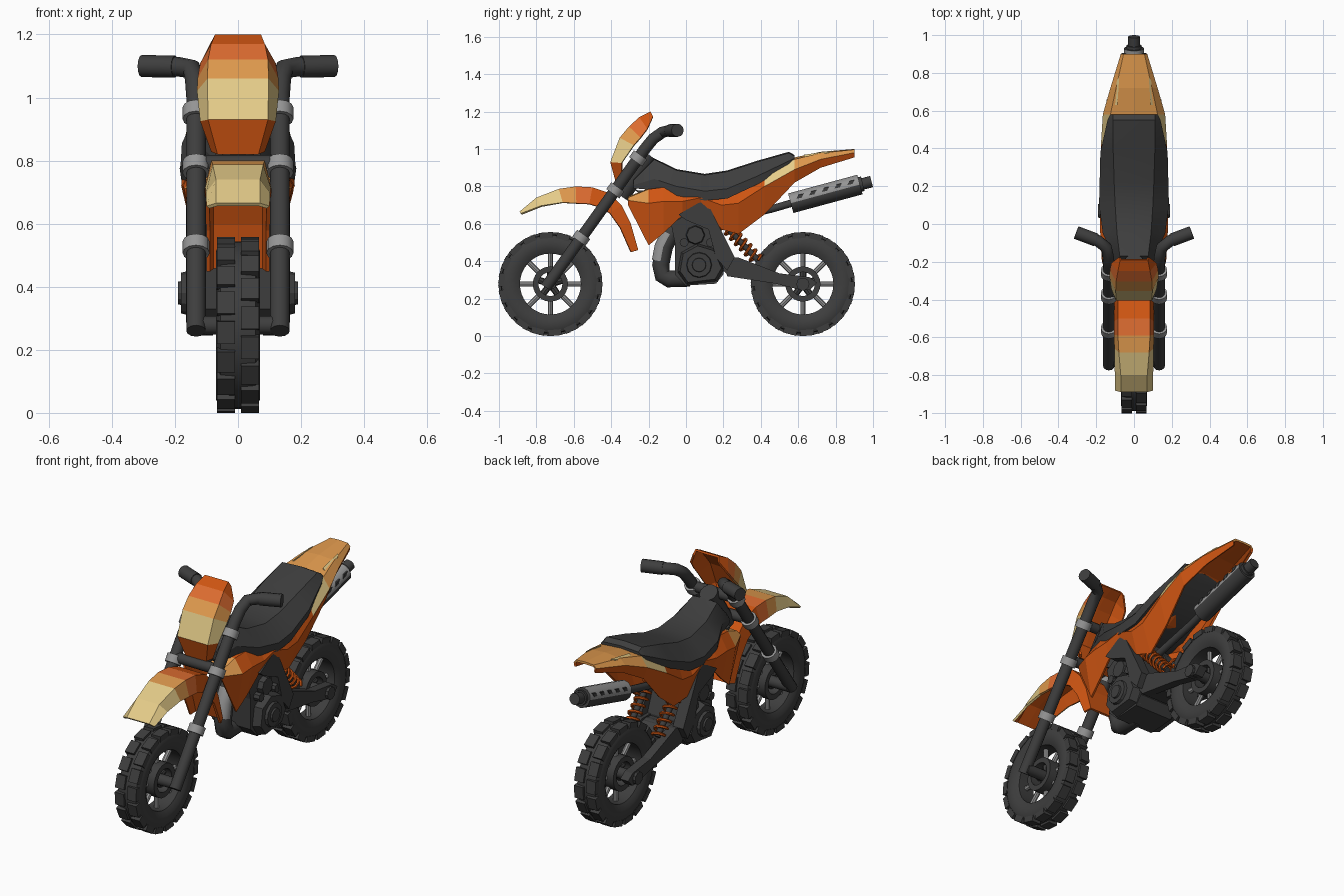
import bpy, bmesh, math
from mathutils import Vector, Matrix

if "Cube" in bpy.data.objects:
    bpy.data.objects.remove(bpy.data.objects["Cube"])

def material(name, rgb):
    m = bpy.data.materials.new(name)
    m.diffuse_color = (*rgb, 1)
    m.use_nodes = True
    m.node_tree.nodes["Principled BSDF"].inputs["Base Color"].default_value = m.diffuse_color
    return m

DARK = material("dark grey", (0.048, 0.048, 0.048))
GREY = material("light grey", (0.30, 0.30, 0.30))
CREAM = material("cream", (0.78, 0.60, 0.25))
LIGHT = material("light orange", (0.74, 0.32, 0.075))
MID = material("mid orange", (0.72, 0.15, 0.03))
ORANGE = material("orange", (0.62, 0.09, 0.006))
PAINT = [CREAM, LIGHT, MID, ORANGE]

def finish(name, bm, mats, smooth=0, recalc=True):
    if recalc:
        bmesh.ops.recalc_face_normals(bm, faces=bm.faces)
    me = bpy.data.meshes.new(name)
    bm.to_mesh(me)
    bm.free()
    for m in mats:
        me.materials.append(m)
    if smooth:
        me.shade_smooth()
        me.set_sharp_from_angle(angle=math.radians(smooth))
    ob = bpy.data.objects.new(name, me)
    bpy.context.collection.objects.link(ob)
    return ob

def loft(name, rings, mats, closed=True, cyclic=False, rule=None, smooth=0):
    """Skin a row of point rings; rule(segment, strip) gives a material index."""
    bm = bmesh.new()
    vs = [[bm.verts.new(p) for p in r] for r in rings]
    n = len(vs[0])
    for i in range(len(vs) if cyclic else len(vs) - 1):
        a, b = vs[i], vs[(i + 1) % len(vs)]
        for j in range(n if closed else n - 1):
            k = (j + 1) % n
            f = bm.faces.new((a[j], a[k], b[k], b[j]))
            if rule:
                f.material_index = rule(i, j)
    if closed and not cyclic:
        bm.faces.new(vs[0])
        bm.faces.new(vs[-1])
    return finish(name, bm, mats, smooth, recalc=closed)

def sheet(name, halves, rule, thick=0.012):
    """Open shell from half sections (centre first), orange inside."""
    rings = [[(-x, y, z) for x, y, z in reversed(h[1:])] + h for h in halves]
    ob = loft(name, rings, PAINT, closed=False, rule=rule)
    mod = ob.modifiers.new("thickness", 'SOLIDIFY')
    mod.thickness, mod.offset, mod.material_offset = thick, -1, 9
    return ob

def guard(name, path, colours):
    """Curved guard along path rows: y, z, flat half width, outer half width, edge drop."""
    halves = []
    for i, (y, z, wf, w, d) in enumerate(path):
        a, b = path[max(i - 1, 0)], path[min(i + 1, len(path) - 1)]
        t = Vector((b[0] - a[0], b[1] - a[1])).normalized()
        halves.append([(0, y, z), (wf, y, z), (w, y + t.y * d, z - t.x * d)])
    return sheet(name, halves, lambda i, j: colours[i])

def tube(name, pts, r, mat, res=4):
    cu = bpy.data.curves.new(name, 'CURVE')
    cu.dimensions, cu.fill_mode = '3D', 'FULL'
    cu.bevel_depth, cu.bevel_resolution, cu.use_fill_caps = r, res, True
    sp = cu.splines.new('POLY')
    sp.points.add(len(pts) - 1)
    for p, q in zip(sp.points, pts):
        p.co = (*q, 1)
    tmp = bpy.data.objects.new(name, cu)
    bpy.context.collection.objects.link(tmp)
    dg = bpy.context.evaluated_depsgraph_get()
    bm = bmesh.new()
    bm.from_mesh(bpy.data.meshes.new_from_object(tmp.evaluated_get(dg)))
    bpy.data.objects.remove(tmp)
    for f in bm.faces:
        f.material_index = 0
    return finish(name, bm, [mat], 40, recalc=False)

def prism(name, poly, x0, x1, mat, taper=1.0):
    """Side-view outline pulled along x; taper shrinks the outer end."""
    cy = sum(p[0] for p in poly) / len(poly)
    cz = sum(p[1] for p in poly) / len(poly)
    outer = [(x1, cy + (y - cy) * taper, cz + (z - cz) * taper) for y, z in poly]
    return loft(name, [[(x0, y, z) for y, z in poly], outer], [mat])

def lathe(name, prof, y, z, mat, n=36):
    rings = [[(x, y + r * math.cos(a), z + r * math.sin(a)) for x, r in prof]
             for a in (2 * math.pi * i / n for i in range(n))]
    return loft(name, rings, [mat], cyclic=True, smooth=35)

def circle(y, z, r, n):
    return [(y + r * math.cos(2 * math.pi * i / n), z + r * math.sin(2 * math.pi * i / n)) for i in range(n)]

# wheels: tyre, two staggered rows of tread blocks, spokes, hub
def wheel(tag, cy, cz=0.278):
    half = [(0.05, 0.163), (0.066, 0.19), (0.07, 0.235), (0.055, 0.262), (0.02, 0.266)]
    lathe(tag + "_tyre", half + [(-x, r) for x, r in reversed(half)], cy, cz, DARK)
    bm = bmesh.new()
    for s in (-1, 1):
        for i in range(18):
            a = 2 * math.pi * (i + 0.25 * s) / 18
            m = (Matrix.Translation((0, cy, cz)) @ Matrix.Rotation(a, 4, 'X')
                 @ Matrix.Translation((s * 0.038, 0, 0.261)) @ Matrix.Diagonal((0.056, 0.072, 0.032, 1)))
            bmesh.ops.create_cube(bm, size=1, matrix=m)
    finish(tag + "_tread_blocks", bm, [DARK])
    for i in range(8):
        a = 2 * math.pi * i / 8
        c, s = math.cos(a), math.sin(a)
        tube(tag + "_spoke", [(0, cy + c * r, cz + s * r) for r in (0.085, 0.17)], 0.014, GREY, 2)
    lathe(tag + "_hub_ring", [(0.05, 0.064), (0.05, 0.094), (-0.05, 0.094), (-0.05, 0.064)], cy, cz, DARK, 24)
    for i in range(5):
        a = 2 * math.pi * i / 5 + 0.3
        c, s = math.cos(a), math.sin(a)
        tube(tag + "_hub_arm", [(0, cy + c * r, cz + s * r) for r in (0.02, 0.07)], 0.018, DARK, 2)
    tube(tag + "_axle", [(-0.14, cy, cz), (0.14, cy, cz)], 0.03, DARK)

wheel("front", -0.725)
wheel("rear", 0.625)

# forks running up into the handlebar, with grey collars
for s in (1, -1):
    X = 0.133 * s
    tube("fork", [(X, -0.75, 0.26), (X, -0.22, 1.0), (X * 1.03, -0.175, 1.055), (X * 1.1, -0.125, 1.09),
                  (0.19 * s, -0.09, 1.098), (0.305 * s, -0.045, 1.098)], 0.031, DARK)
    tube("handle_grip", [(0.2 * s, -0.085, 1.098), (0.306 * s, -0.045, 1.1)], 0.035, DARK)
    for y, z in ((-0.56, 0.525), (-0.378, 0.779), (-0.256, 0.95)):
        tube("fork_collar", [(X, y - 0.013, z - 0.018), (X, y + 0.013, z + 0.018)], 0.043, GREY)
for y, z in ((-0.37, 0.79), (-0.25, 0.955)):
    tube("fork_clamp", [(-0.13, y, z), (0.13, y, z)], 0.028, DARK)
tube("steering_head", [(0, -0.35, 0.75), (0, -0.2, 0.97)], 0.05, DARK)

# front mudguard and number plate mask with colour bands (0 cream .. 3 orange)
guard("front_mudguard", [
    (-0.89, 0.665, 0.07, 0.10, 0.012), (-0.80, 0.74, 0.07, 0.102, 0.05), (-0.68, 0.787, 0.08, 0.104, 0.075),
    (-0.59, 0.80, 0.085, 0.106, 0.09), (-0.50, 0.795, 0.085, 0.106, 0.09), (-0.41, 0.765, 0.085, 0.105, 0.09),
    (-0.345, 0.70, 0.085, 0.103, 0.075), (-0.295, 0.60, 0.085, 0.1, 0.06), (-0.255, 0.46, 0.085, 0.1, 0.04)],
    [0, 0, 1, 2, 3, 3, 3, 3])
guard("front_mask", [
    (-0.375, 0.82, 0.065, 0.085, 0.03), (-0.405, 0.93, 0.095, 0.12, 0.06), (-0.355, 1.06, 0.097, 0.13, 0.085),
    (-0.305, 1.12, 0.095, 0.128, 0.085), (-0.25, 1.17, 0.085, 0.12, 0.075), (-0.19, 1.2, 0.073, 0.082, 0.03)],
    [3, 0, 1, 2, 3])

# bodywork shell: y, centre top z, then (x, z) of shoulder, crease and lower edge
body = [
    (-0.31, 0.745, 0.10, 0.74, 0.125, 0.725, 0.12, 0.70),
    (-0.20, 0.79, 0.12, 0.785, 0.17, 0.71, 0.13, 0.485),
    (-0.12, 0.80, 0.13, 0.795, 0.175, 0.72, 0.14, 0.55),
    (-0.02, 0.78, 0.14, 0.775, 0.18, 0.72, 0.15, 0.645),
    (0.08, 0.75, 0.15, 0.76, 0.178, 0.74, 0.16, 0.705),
    (0.19, 0.75, 0.15, 0.76, 0.175, 0.70, 0.14, 0.57),
    (0.28, 0.77, 0.15, 0.785, 0.175, 0.71, 0.12, 0.545),
    (0.42, 0.85, 0.15, 0.865, 0.175, 0.80, 0.13, 0.65),
    (0.58, 0.955, 0.125, 0.945, 0.165, 0.89, 0.14, 0.82),
    (0.72, 0.985, 0.095, 0.978, 0.125, 0.945, 0.105, 0.90),
    (0.90, 1.0, 0.055, 0.997, 0.07, 0.98, 0.065, 0.955)]

def body_colour(i, j):
    band = abs(j - 2.5)          # 0.5 top, 1.5 shoulder, 2.5 side
    if i >= 8 and band < 2:
        return 1
    if band == 1.5 and i == 7:
        return 0
    if i == 0 and band < 2:
        return 1
    return 3

sheet("bodywork", [[(0, b[0], b[1])] + [(b[k], b[0], b[k + 1]) for k in (2, 4, 6)] for b in body], body_colour)
# pale flashes along the tail edges
for s in (1, -1):
    fl = [(0.088, 0.63, 0.966), (0.118, 0.63, 0.939), (0.09, 0.76, 0.98), (0.078, 0.78, 0.988)]
    loft("tail_flash", [[(x * s, y, z + h) for x, y, z in fl] for h in (-0.004, 0.003)], [CREAM])

# seat and tank top: y, top z, bottom z, top half width, side half width
rings = []
for y, zt, zb, wt, w in ((-0.28, 0.84, 0.79, 0.06, 0.08), (-0.17, 0.95, 0.78, 0.075, 0.11),
                         (-0.05, 0.892, 0.75, 0.09, 0.165), (0.1, 0.867, 0.725, 0.10, 0.185),
                         (0.22, 0.885, 0.735, 0.105, 0.182), (0.38, 0.937, 0.81, 0.11, 0.178),
                         (0.55, 0.985, 0.91, 0.11, 0.14), (0.58, 0.968, 0.94, 0.11, 0.125)):
    h = [(0, y, zt), (wt, y, zt - 0.006), (w, y, zt * 0.35 + zb * 0.65), (w * 0.96, y, zb), (0, y, zb)]
    rings.append(h + [(-x, y, z) for x, y, z in reversed(h[1:-1])])
loft("seat", rings, [DARK], smooth=25)

# engine block, frame plates, covers
prism("engine_block", [(-0.08, 0.60), (0.02, 0.66), (0.13, 0.60), (0.2, 0.42), (0.2, 0.33), (0.16, 0.28),
                       (0.0, 0.27), (-0.06, 0.33), (-0.06, 0.5)], -0.12, 0.12, DARK)
prism("frame_core", [(-0.27, 0.78), (0.1, 0.76), (0.16, 0.6), (0.0, 0.58), (-0.14, 0.66)], -0.09, 0.09, DARK)
for s in (1, -1):
    prism("frame_plate", [(-0.04, 0.65), (0.09, 0.725), (0.13, 0.68), (0.19, 0.56), (0.26, 0.42), (0.22, 0.35),
                          (0.16, 0.42), (0.12, 0.57), (0.0, 0.62)], 0.10 * s, 0.165 * s, DARK)
    prism("crankcase_cover", [(-0.03, 0.45), (0.06, 0.50), (0.16, 0.47), (0.21, 0.36), (0.17, 0.29), (0.0, 0.27),
                              (-0.05, 0.34)], 0.1 * s, 0.165 * s, DARK, 0.85)
    prism("round_cover", circle(0.07, 0.38, 0.072, 12), 0.15 * s, 0.18 * s, DARK, 0.9)
    prism("round_cap", circle(0.07, 0.38, 0.04, 12), 0.17 * s, 0.19 * s, DARK, 0.9)
    prism("cylinder_cover", circle(0.05, 0.54, 0.055, 8), 0.1 * s, 0.15 * s, DARK, 0.85)
    for y, z in ((-0.01, 0.5), (0.13, 0.5)):
        prism("engine_bolt", circle(y, z, 0.024, 8), 0.1 * s, 0.155 * s, DARK)

# header pipe with a grey shield
tube("header_pipe", [(0, -0.02, 0.59), (0, -0.075, 0.555), (0, -0.115, 0.48), (0, -0.135, 0.38),
                     (0, -0.125, 0.325), (0, -0.09, 0.305), (0, 0.02, 0.31)], 0.046, DARK)
tube("header_shield", [(0, -0.088, 0.545), (0, -0.124, 0.475), (0, -0.138, 0.40)], 0.045, GREY)

# swingarm and rear springs
for s in (1, -1):
    prism("swingarm", [(0.2, 0.42), (0.28, 0.42), (0.5, 0.335), (0.66, 0.315), (0.70, 0.285), (0.66, 0.245),
                       (0.60, 0.25), (0.48, 0.28), (0.22, 0.32)], 0.08 * s, 0.13 * s, DARK)
    prism("axle_boss", circle(0.625, 0.278, 0.035, 10), 0.1 * s, 0.145 * s, DARK)
    a, b = Vector((0.09 * s, 0.2, 0.60)), Vector((0.09 * s, 0.385, 0.405))
    tube("shock_rod", [a, b], 0.016, DARK)
    d = b - a
    u, v = Vector((1, 0, 0)), d.normalized().cross(Vector((1, 0, 0)))
    coil = []
    for i in range(71):
        t = 2 * math.pi * i / 10
        coil.append(a + d * i / 70 + (u * math.cos(t) + v * math.sin(t)) * 0.032)
    tube("rear_spring", coil, 0.008, ORANGE, 1)
tube("swingarm_pivot", [(-0.13, 0.24, 0.37), (0.13, 0.24, 0.37)], 0.045, DARK)
prism("swingarm_bridge", [(0.2, 0.41), (0.27, 0.41), (0.33, 0.38), (0.33, 0.31), (0.22, 0.32)], -0.1, 0.1, DARK)

# silencer under the tail: dark can, grey upper half with dark slots
tube("tail_pipe", [(0, 0.2, 0.62), (0, 0.46, 0.68), (0, 0.58, 0.715)], 0.02, DARK)
can = tube("silencer", [(0, 0.56, 0.71), (0, 0.93, 0.81)], 0.054, DARK)
can.data.materials.append(GREY)
for f in can.data.polygons:
    if f.normal.z > 0.05 and abs(f.normal.y) < 0.5:
        f.material_index = 1
tube("silencer_end", [(0, 0.92, 0.808), (0, 0.945, 0.814)], 0.04, DARK)
tube("silencer_tip", [(0, 0.94, 0.812), (0, 0.992, 0.826)], 0.031, DARK)
for s in (1, -1):
    for i in range(5):
        y = 0.61 + 0.068 * i
        z = 0.745 + (y - 0.6) * 0.27
        slot = [(y - 0.02, z - 0.014), (y + 0.008, z - 0.008), (y + 0.02, z + 0.014), (y - 0.008, z + 0.008)]
        prism("silencer_slot", slot, 0.043 * s, 0.052 * s, DARK)
